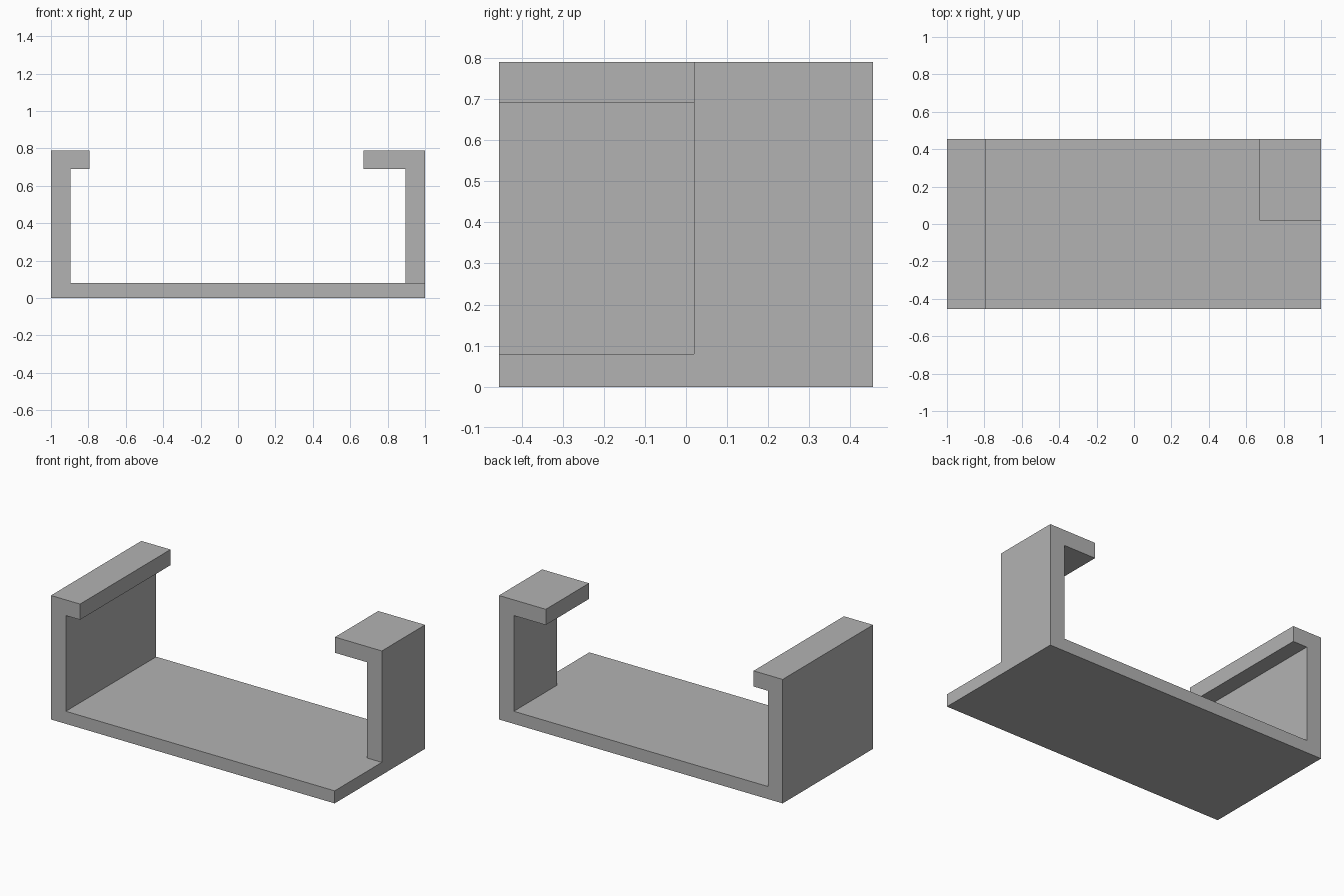
import bpy
import bmesh

if "Cube" in bpy.data.objects:
    bpy.data.objects.remove(bpy.data.objects["Cube"], do_unlink=True)

grey = bpy.data.materials.new("plain grey")
grey.use_nodes = True
colour = (0.45, 0.45, 0.45, 1)
grey.diffuse_color = colour
grey.node_tree.nodes["Principled BSDF"].inputs["Base Color"].default_value = colour

DEPTH = 0.455        # half depth
HEIGHT = 0.79
FLOOR = 0.08         # top of the base plate
LIP = 0.69           # underside of the lips
WALL = 0.895         # inner face of the walls
CLIP_FRONT = 0.02    # where the short clip begins


def extrude_profile(name, points, y0, y1):
    """Solid made by sweeping an x-z outline from y0 to y1."""
    bm = bmesh.new()
    face = bm.faces.new([bm.verts.new((x, y0, z)) for x, z in points])
    swept = bmesh.ops.extrude_face_region(bm, geom=[face], use_keep_orig=True)
    verts = [v for v in swept["geom"] if isinstance(v, bmesh.types.BMVert)]
    bmesh.ops.translate(bm, verts=verts, vec=(0, y1 - y0, 0))
    bmesh.ops.recalc_face_normals(bm, faces=bm.faces)
    mesh = bpy.data.meshes.new(name)
    bm.to_mesh(mesh)
    bm.free()
    mesh.materials.append(grey)
    obj = bpy.data.objects.new(name, mesh)
    bpy.context.collection.objects.link(obj)
    return obj


# Base plate, two walls and inward lips in one outline
outline = [(-1, 0), (1, 0), (1, HEIGHT), (0.67, HEIGHT), (0.67, LIP), (WALL, LIP),
           (WALL, FLOOR), (-WALL, FLOOR), (-WALL, LIP), (-0.795, LIP),
           (-0.795, HEIGHT), (-1, HEIGHT)]
bracket = extrude_profile("bracket", outline, -DEPTH, DEPTH)

# Remove the front half of the left wall, leaving a short clip
block = [(0.5, FLOOR), (1.2, FLOOR), (1.2, 1), (0.5, 1)]
cutter = extrude_profile("clip_cutter", block, -1, CLIP_FRONT)
cutter.hide_render = True
cut = bracket.modifiers.new("clip cut", "BOOLEAN")
cut.operation = "DIFFERENCE"
cut.solver = "EXACT"
cut.object = cutter
bpy.context.view_layer.objects.active = bracket
bpy.ops.object.modifier_apply(modifier=cut.name)
bpy.data.objects.remove(cutter, do_unlink=True)
